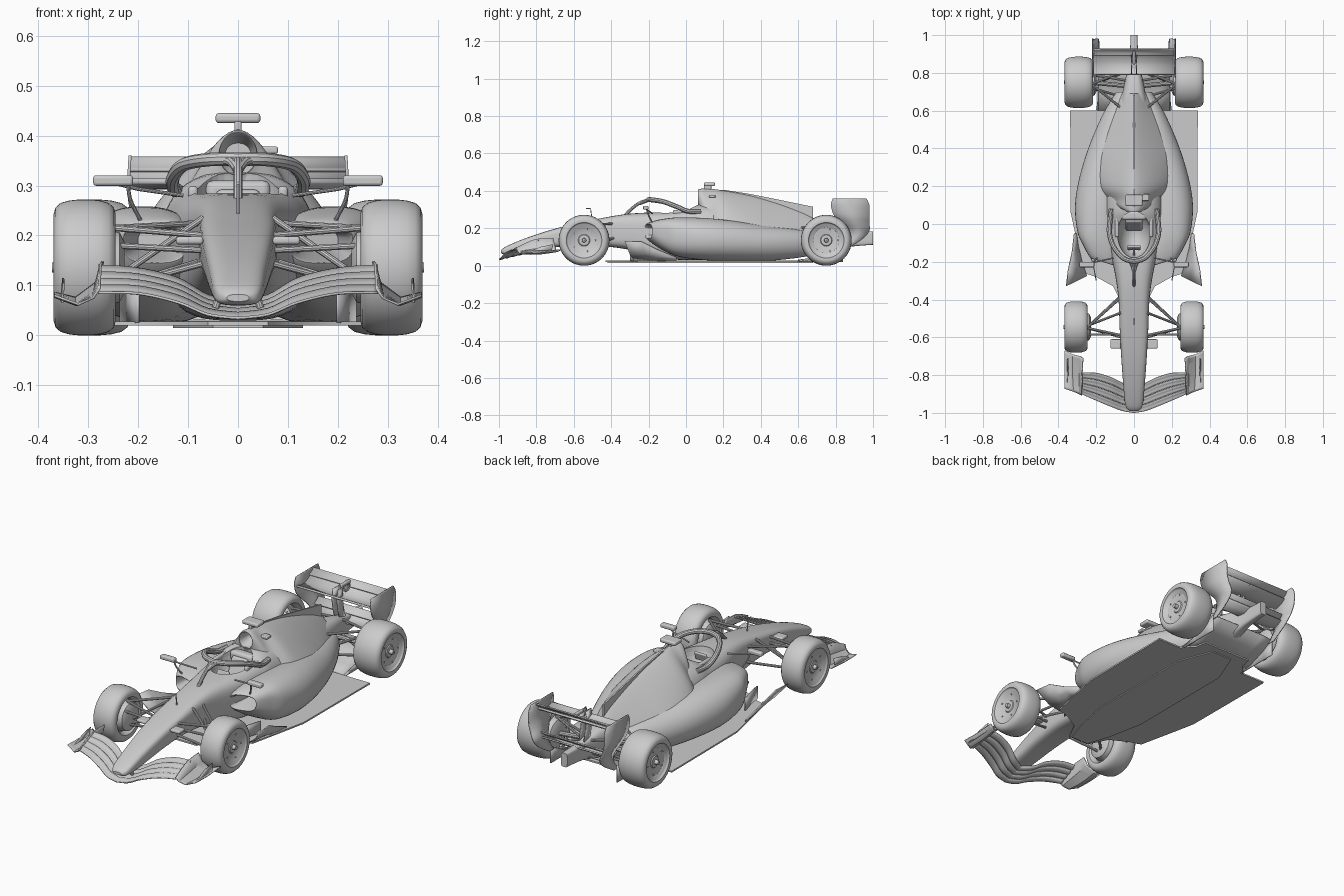
import bpy, bmesh, math
from math import sin, cos, pi, radians


def add_mesh(name, verts, faces, mirror=False, thick=0):
    me = bpy.data.meshes.new(name)
    me.from_pydata(verts, [], faces)
    bm = bmesh.new()
    bm.from_mesh(me)
    bmesh.ops.recalc_face_normals(bm, faces=bm.faces)
    bm.to_mesh(me)
    bm.free()
    ob = bpy.data.objects.new(name, me)
    bpy.context.collection.objects.link(ob)
    if mirror:
        ob.modifiers.new("mirror", 'MIRROR')
    if thick:
        m = ob.modifiers.new("thickness", 'SOLIDIFY')
        m.thickness, m.offset = thick, 0
    return ob


def smooth(rows, k=5):
    """Catmull-Rom interpolation between tuples of numbers."""
    out = []
    for i in range(len(rows) - 1):
        a, b, c, d = rows[max(i - 1, 0)], rows[i], rows[i + 1], rows[min(i + 2, len(rows) - 1)]
        for j in range(k):
            t = j / k
            out.append(tuple(q + t * ((r - p) / 2 + t * (p - 2.5 * q + 2 * r - s / 2 + t * (1.5 * (q - r) + (s - p) / 2)))
                             for p, q, r, s in zip(a, b, c, d)))
    return out + [tuple(rows[-1])]


def loft(name, stations, mirror=False, n=40):
    """Stations: y, x0, x1, z bottom, z centre, z top, roundness, skew."""
    verts, faces = [], []
    st = smooth(stations)
    for y, x0, x1, zb, zc, zt, e, sk in st:
        for i in range(n):
            a = 2 * pi * i / n
            c, s = cos(a), sin(a)
            x = (x0 + x1) / 2 + (x1 - x0) / 2 * math.copysign(abs(c) ** (2 / e), c)
            z = zc + ((zt - zc) if s > 0 else (zb - zc)) * abs(s) ** (2 / e)
            verts.append((x, y + sk * (x - x0), z))
    for k in range(len(st) - 1):
        for i in range(n):
            j = (i + 1) % n
            faces.append((k * n + i, k * n + j, k * n + n + j, k * n + n + i))
    faces += [tuple(range(n)), tuple(range(len(verts) - n, len(verts)))]
    return add_mesh(name, verts, faces, mirror)


def sheet(name, rows, thick=.005, mirror=True):
    m = len(rows[0])
    faces = [(i * m + j, i * m + j + 1, i * m + m + j + 1, i * m + m + j)
             for i in range(len(rows) - 1) for j in range(m - 1)]
    return add_mesh(name, [p for r in rows for p in r], faces, mirror, thick)


def prism(name, pts, off):
    """Extrude an outline by the offset vector."""
    n = len(pts)
    verts = pts + [tuple(a + b for a, b in zip(p, off)) for p in pts]
    faces = [tuple(range(n)), tuple(range(n, 2 * n))] + [(i, (i + 1) % n, (i + 1) % n + n, i + n) for i in range(n)]
    return add_mesh(name, verts, faces)


def tubes(name, paths, r, both=True):
    cu = bpy.data.curves.new(name, 'CURVE')
    cu.dimensions, cu.bevel_depth, cu.bevel_resolution, cu.use_fill_caps = '3D', r, 3, True
    for path in paths:
        for s in ((1, -1) if both else (1,)):
            sp = cu.splines.new('POLY')
            sp.points.add(len(path) - 1)
            for p, q in zip(sp.points, path):
                p.co = (s * q[0], q[1], q[2], 1)
    ob = bpy.data.objects.new(name, cu)
    bpy.context.collection.objects.link(ob)


def box(name, loc, size, bevel=.004, rot=0):
    bpy.ops.mesh.primitive_cube_add(size=1, location=loc, rotation=(rot, 0, 0))
    ob = bpy.context.object
    ob.name, ob.scale = name, size
    bpy.ops.object.transform_apply(location=False, rotation=False)
    m = ob.modifiers.new("bevel", 'BEVEL')
    m.width, m.segments = bevel, 3
    return ob


def lathe(name, profile, cx, cy, cz, n=56):
    """Revolve (radius, x) points about the wheel axle."""
    m = len(profile)
    verts = [(cx + x, cy + r * cos(2 * pi * i / n), cz + r * sin(2 * pi * i / n)) for i in range(n) for r, x in profile]
    faces = [(i * m + j, i * m + j + 1, (i + 1) % n * m + j + 1, (i + 1) % n * m + j) for i in range(n) for j in range(m - 1)]
    return add_mesh(name, verts, faces, True)


# wheels with rims, hubs and brake drums
for end, cy, cx, h in (("front", -.545, .307, .062), ("rear", .75, .292, .075)):
    side = [(.091, .9), (.095, .98), (.108, 1), (.12, .94), (.129, .78), (.134, .5), (.136, .2)]
    prof = [(.001, h + .003), (.01, h + .003), (.012, .78 * h), (.028, .76 * h), (.032, .7 * h), (.07, .78 * h),
            (.073, .82 * h), (.088, .86 * h)] + [(r, f * h) for r, f in side] + [(r, -f * h) for r, f in side[::-1]]
    lathe(end + "_wheels", prof + [(.085, -.8 * h), (.08, -.6 * h), (.001, -.6 * h)], cx, cy, .136)
    lathe(end + "_brake_drums", [(.001, -h - .018), (.05, -h - .018), (.07, -h - .008), (.078, -h * .5), (.001, -h * .5)], cx, cy, .136)
    for i in range(5):
        a = 2 * pi * i / 5
        for s in (1, -1):
            box(end + "_rim_bolt", (s * (cx + .77 * h), cy + .062 * cos(a), .136 + .062 * sin(a)), (.006, .006, .006), .001)

# nose and survival cell with a cockpit opening
chassis = loft("nose_and_chassis", [
    (-.99, -.022, .022, .068, .075, .082, 2.5, 0), (-.96, -.046, .046, .06, .08, .104, 3, 0),
    (-.85, -.057, .057, .072, .11, .15, 3.5, 0), (-.7, -.068, .068, .098, .15, .198, 4, 0),
    (-.55, -.076, .076, .11, .18, .234, 4, 0), (-.4, -.082, .082, .10, .18, .264, 4, 0),
    (-.28, -.098, .098, .08, .18, .28, 3.5, 0), (-.12, -.13, .13, .04, .17, .288, 3.5, 0),
    (0, -.145, .145, .03, .17, .302, 3.2, 0), (.08, -.155, .155, .03, .17, .328, 2.6, 0),
    (.25, -.16, .16, .03, .17, .325, 2, 0)])
bpy.ops.mesh.primitive_uv_sphere_add(segments=40, ring_count=20, location=(0, -.055, .30))
cutter = bpy.context.object
cutter.name, cutter.scale = "cockpit_cutter", (.088, .125, .13)
cutter.hide_render = True
cutter.display_type = 'WIRE'
cut = chassis.modifiers.new("cockpit", 'BOOLEAN')
cut.object, cut.operation = cutter, 'DIFFERENCE'

# cockpit fittings
box("seat", (0, .0, .235), (.09, .03, .12), .012, radians(-25))
box("headrest", (0, .045, .285), (.13, .05, .05), .015)
box("steering_wheel", (0, -.125, .255), (.07, .012, .045), .005, radians(-20))
tubes("steering_column", [[(0, -.125, .255), (0, -.2, .23)]], .006, False)
for s in (1, -1):
    box("cockpit_side_pad", (s * .09, -.01, .284), (.02, .12, .03), .008)

# sidepods with recessed inlets
loft("sidepods", [
    (-.07, .13, .20, .17, .19, .21, 3, .3), (-.20, .11, .225, .15, .185, .215, 3, .3),
    (-.215, .10, .235, .138, .185, .23, 3, .3), (-.15, .09, .268, .09, .18, .248, 3, .2),
    (-.05, .08, .30, .05, .16, .258, 2.5, .05), (.1, .06, .312, .03, .14, .255, 2.2, 0),
    (.25, .05, .288, .025, .13, .24, 2.1, 0), (.42, .03, .235, .025, .12, .215, 2, 0),
    (.58, .02, .165, .04, .12, .195, 2, 0), (.7, .01, .095, .06, .12, .175, 2, 0)], True)

# engine cover with airbox mouth and fin
loft("engine_cover", [
    (.13, -.025, .025, .345, .365, .385, 2, 0), (.07, -.038, .038, .32, .36, .402, 2, 0),
    (.07, -.046, .046, .30, .35, .41, 2, 0), (.12, -.13, .13, .1, .22, .412, 1.35, 0),
    (.2, -.21, .21, .06, .17, .402, 1.35, 0), (.35, -.232, .232, .05, .14, .374, 1.18, 0),
    (.5, -.187, .187, .05, .13, .33, 1.12, 0), (.62, -.125, .125, .07, .13, .285, 1.15, 0),
    (.69, -.085, .085, .09, .13, .25, 1.25, 0)])
prism("engine_cover_fin", [(-.004, y, z) for y, z in
      ((.15, .40), (.2, .406), (.34, .384), (.5, .352), (.68, .315), (.68, .23), (.4, .3))], (.008, 0, 0))
box("roll_hoop_camera", (0, .125, .435), (.09, .06, .02), .007)
box("camera_stalk", (0, .115, .415), (.014, .04, .03))
box("side_antenna", (.06, .14, .371), (.04, .035, .014))

# cockpit protection hoop
arc = smooth([(.12, .08, .29), (.128, .01, .292), (.13, -.05, .316), (.108, -.12, .342), (.058, -.18, .352), (0, -.2, .353)])
tubes("halo_hoop", [arc + [(-x, y, z) for x, y, z in arc[-2::-1]]], .0135, False)
tubes("halo_pillar", [smooth([(0, -.195, .353), (0, -.245, .337), (0, -.29, .305), (0, -.335, .26)])], .009, False)
tubes("halo_pillar_fork", [smooth([(.035, -.19, .352), (.014, -.21, .347), (.002, -.25, .332)])], .009)

# mirrors, nose cameras and probes
for s in (1, -1):
    box("mirror", (s * .25, -.215, .31), (.08, .028, .021), .006)
    box("nose_camera", (s * .097, -.635, .19), (.055, .05, .016), .006)
tubes("mirror_stalks", [smooth([(.22, -.21, .3), (.215, -.2, .27), (.195, -.18, .23)]),
                        [(.24, -.21, .303), (.2, -.2, .293), (.11, -.18, .28)]], .004)
tubes("nose_probe", [[(0, -.5, .23), (0, -.51, .305), (0, -.535, .305)]], .003, False)

# floor, plank and front floor fences
half = [(.06, -.43), (.11, -.33), (.2, -.28), (.265, -.26), (.305, -.08), (.335, .06), (.338, .6), (.205, .6), (.15, .66), (.14, .72)]
prism("floor", [(x, y, .02) for x, y in half] + [(-x, y, .02) for x, y in half[::-1]], (0, 0, .008))
plank = [(.05, -.42), (.09, -.3), (.13, -.1), (.13, .5), (.06, .68)]
prism("plank", [(x, y, .015) for x, y in plank] + [(-x, y, .015) for x, y in plank[::-1]], (0, 0, .008))
sheet("floor_fences", [[(.25, -.275, .028), (.3, -.3, .06), (.358, -.328, .132)],
                       [(.275, -.2, .028), (.312, -.22, .065), (.348, -.24, .13)],
                       [(.295, -.12, .028), (.314, -.14, .05), (.328, -.15, .085)],
                       [(.305, -.05, .026), (.309, -.05, .035), (.316, -.05, .045)]])
sheet("inner_fences", [[(x, -.27 + d, z) for z in (.025, .09)] for x, d in ((.2, -.03), (.215, .05), (.235, .12))])

# diffuser
sheet("diffuser_roof", [[(0, y, z), (.13, y, z), (w, y, z - .005)] for y, z, w in
                        ((.6, .03, .2), (.68, .04, .19), (.76, .07, .19), (.84, .11, .19))])
sheet("diffuser_fences", [[(.19, y, .02), (.19, y, z)] for y, z in ((.6, .03), (.7, .05), (.78, .085), (.84, .108))])

# gearbox and rear crash structure
loft("gearbox", [(.6, -.08, .08, .05, .15, .24, 3, 0), (.75, -.05, .05, .07, .15, .22, 3, 0),
                 (.87, -.025, .025, .10, .15, .19, 4, 0), (1.0, -.018, .018, .112, .15, .183, 5, 0)])

# rear wing: planes, beam, curled endplates, pylons
for name, w, t, prof in (
        ("rear_wing_main", .215, .01, ((.79, .31), (.815, .3), (.85, .298), (.885, .31), (.905, .325))),
        ("rear_wing_flap", .215, .006, ((.892, .33), (.912, .34), (.926, .356))),
        ("beam_wing_lower", .185, .007, ((.84, .165), (.88, .165), (.915, .185))),
        ("beam_wing_upper", .185, .006, ((.89, .188), (.91, .2), (.925, .215)))):
    sheet(name, [[(x, y, z) for x in (0, w)] for y, z in smooth(prof, 3)], t)
plate = smooth([(.216, .785, .965, .36), (.218, .775, .98, .325), (.217, .79, .98, .27), (.207, .825, .98, .23),
                (.19, .86, .98, .185), (.185, .86, .94, .14), (.185, .82, .86, .09)], 4)
sheet("rear_wing_endplates", [[(x, a + (b - a) * t, z) for t in (0, .5, 1)] for x, a, b, z in plate], .006)
sheet("rear_wing_pylons", [[(.014, y, z), (.014, y + .045, z)] for y, z in
                           ((.82, .17), (.8, .24), (.79, .3), (.8, .345), (.85, .345), (.86, .315))], .006)
box("wing_actuator", (0, .88, .345), (.016, .07, .02))

# front wing: four stacked elements from centre to tip
span = smooth([(0, -1.0, .035, -.87, .066), (.06, -.99, .042, -.84, .078), (.12, -.968, .066, -.81, .112),
               (.2, -.935, .084, -.787, .132), (.28, -.90, .085, -.785, .138)], 5)
for k in range(4):
    rows = []
    for x, y0, z0, y1, z1 in span:
        row = []
        for t in (0, .33, .66, 1):
            f = (k + .93 * t) / 4
            row.append((x, y0 + (y1 - y0) * f, z0 + (z1 - z0) * f - .006 * sin(pi * t) + .003 * t))
        rows.append(row)
    sheet("front_wing_element_%d" % (k + 1), rows, .005)
ends = smooth([(.277, -.908, .095, .29, -.9, .075, .32, -.888, .062, .368, -.872, .08),
               (.275, -.81, .14, .288, -.8, .09, .325, -.79, .062, .368, -.78, .078),
               (.27, -.71, .148, .285, -.70, .105, .325, -.69, .075, .368, -.668, .085)], 5)
sheet("front_wing_endplates", [[r[i:i + 3] for i in (0, 3, 6, 9)] for r in ends], .005)
sheet("endplate_fins", [[(.35, -.86, .066), (.352, -.85, .07)], [(.352, -.79, .066), (.349, -.78, .1)],
                        [(.354, -.72, .07), (.35, -.71, .115)]], .004)
tubes("nose_pylons", [[(.035, -.93, .085), (.045, -.93, .055)]], .008)

# suspension arms, push rods, steering rods and drive shafts
tubes("front_suspension", [[a, b] for a, b in (
    ((.25, -.55, .215), (.07, -.39, .225)), ((.25, -.55, .215), (.065, -.59, .2)),
    ((.25, -.55, .095), (.07, -.38, .15)), ((.25, -.55, .095), (.065, -.6, .145)),
    ((.25, -.54, .11), (.07, -.47, .235)), ((.25, -.585, .18), (.065, -.585, .17)))], .0065)
tubes("rear_suspension", [[a, b] for a, b in (
    ((.225, .74, .215), (.05, .6, .2)), ((.225, .74, .215), (.03, .82, .19)),
    ((.225, .74, .085), (.06, .61, .1)), ((.225, .74, .085), (.03, .81, .12)),
    ((.225, .72, .2), (.05, .67, .11)), ((.225, .79, .12), (.04, .76, .12)))], .0065)
tubes("drive_shafts", [[(.23, .75, .136), (.03, .73, .145)]], .012)

# shading
bpy.ops.object.select_all(action='DESELECT')
for ob in bpy.context.scene.objects:
    if ob.type == 'CURVE':
        ob.select_set(True)
        bpy.context.view_layer.objects.active = ob
bpy.ops.object.convert(target='MESH')
for ob in bpy.context.scene.objects:
    ob.select_set(ob.type == 'MESH' and ob != cutter)
bpy.context.view_layer.objects.active = chassis
bpy.ops.object.shade_smooth_by_angle(angle=radians(35))
